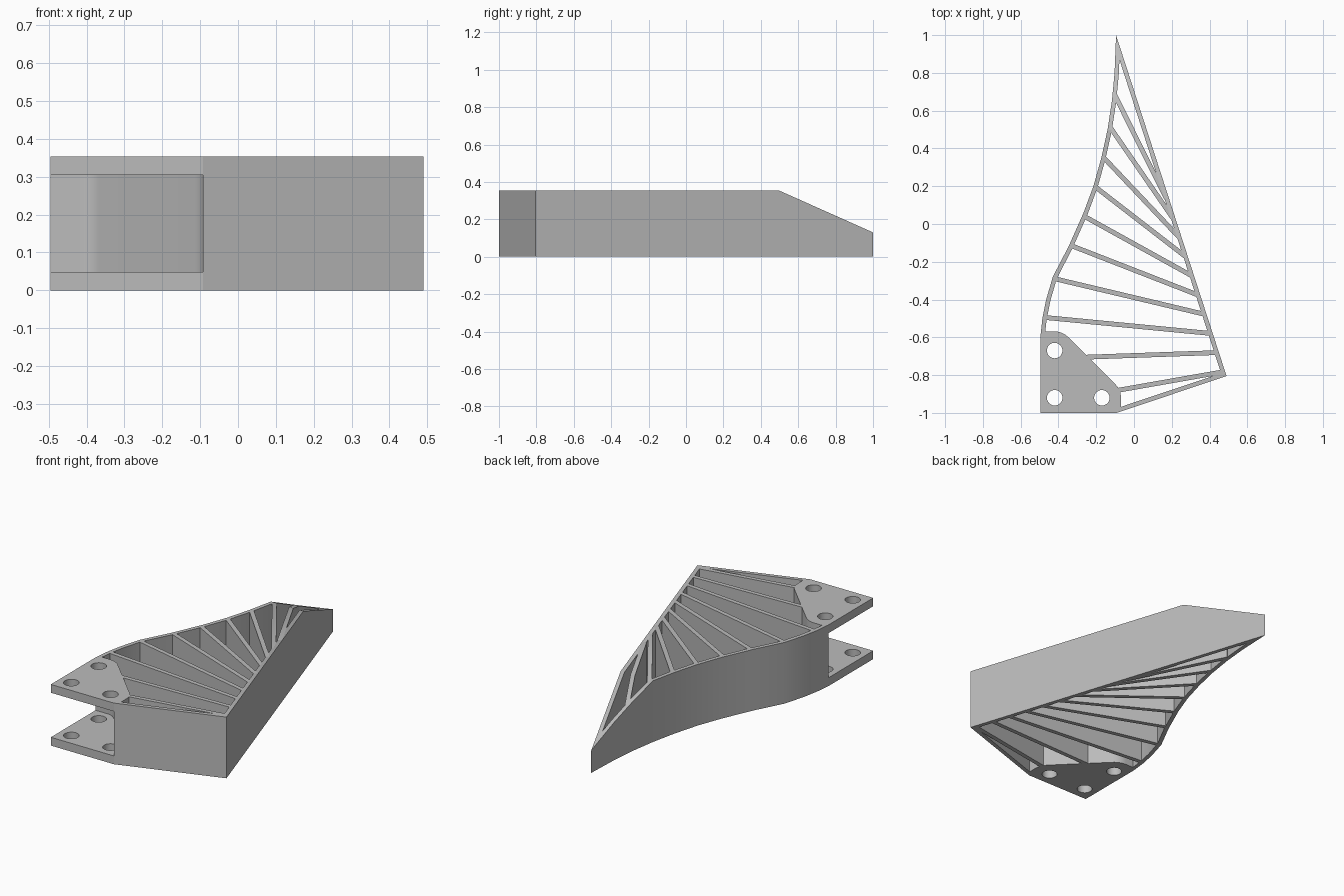
import bpy, bmesh, math
from mathutils import Vector

cube = bpy.data.objects.get("Cube")
if cube:
    bpy.data.objects.remove(cube)

H = 0.353          # overall height
WALL = 0.023       # wall thickness
RIB = 0.025        # rib thickness
PLATE = 0.048      # mounting plate thickness
SLOPE_Y, TIP_H = 0.5, 0.13

grey = bpy.data.materials.new("plain grey")
grey.use_nodes = True
grey.diffuse_color = (0.5, 0.5, 0.5, 1)
grey.node_tree.nodes["Principled BSDF"].inputs["Base Color"].default_value = (0.5, 0.5, 0.5, 1)


def finish(bm, name):
    """Slope the top towards the tip and turn the bmesh into an object."""
    bmesh.ops.bisect_plane(bm, geom=bm.verts[:] + bm.edges[:] + bm.faces[:],
                           plane_co=(0, SLOPE_Y, 0), plane_no=(0, 1, 0))
    for v in bm.verts:
        if v.co.y > SLOPE_Y and v.co.z > H - 0.001:
            v.co.z = H + (TIP_H - H) * (v.co.y - SLOPE_Y) / (1 - SLOPE_Y)
    bmesh.ops.recalc_face_normals(bm, faces=bm.faces[:])
    mesh = bpy.data.meshes.new(name)
    bm.to_mesh(mesh)
    bm.free()
    mesh.materials.append(grey)
    ob = bpy.data.objects.new(name, mesh)
    bpy.context.collection.objects.link(ob)
    bpy.ops.object.select_all(action='DESELECT')
    ob.select_set(True)
    bpy.context.view_layer.objects.active = ob
    bpy.ops.object.shade_smooth_by_angle(angle=math.radians(30))
    return ob


def extrude(bm, faces, height):
    new = bmesh.ops.extrude_face_region(bm, geom=faces)["geom"]
    bmesh.ops.translate(bm, vec=(0, 0, height),
                        verts=[g for g in new if isinstance(g, bmesh.types.BMVert)])


def arc(centre, radius, a0, a1, n):
    return [Vector((centre[0] + radius * math.cos(math.radians(a0 + (a1 - a0) * i / n)),
                    centre[1] + radius * math.sin(math.radians(a0 + (a1 - a0) * i / n))))
            for i in range(n + 1)]


def inset(points, dist):
    """Mitred inward offset of an anticlockwise outline."""
    result = []
    for i, p in enumerate(points):
        d0 = (p - points[i - 1]).normalized()
        d1 = (points[(i + 1) % len(points)] - p).normalized()
        n0, n1 = Vector((-d0.y, d0.x)), Vector((-d1.y, d1.x))
        result.append(p + (n0 + n1) * dist / (1 + n0.dot(n1)))
    return result


# Outlines: curved left side, rounded slot wall, straight front and right sides
tip, front_corner = Vector((-0.095, 1)), Vector((0.49, -0.805))
left = [tip] + [Vector(p) for p in (
    (-0.103, 0.8), (-0.117, 0.65), (-0.14, 0.5), (-0.173, 0.35), (-0.215, 0.2),
    (-0.267, 0.06), (-0.347, -0.12), (-0.43, -0.28), (-0.465, -0.4),
    (-0.485, -0.5), (-0.495, -0.592))]
holes = [(-0.42, -0.67), (-0.42, -0.92), (-0.17, -0.92)]
slot = arc(holes[0], 0.078, 90, 45, 6) + arc(holes[2], 0.078, 45, 0, 6)
slot.append(Vector((-0.092, -1)))

# Outer wall
outer = left + slot + [front_corner]
inner = inset(outer, WALL)
bm = bmesh.new()
vo = [bm.verts.new((*p, 0)) for p in outer]
vi = [bm.verts.new((*p, 0)) for p in inner]
ring = [bm.faces.new((vo[i - 1], vo[i], vi[i], vi[i - 1])) for i in range(len(vo))]
extrude(bm, ring, H)
finish(bm, "outer_wall")


# Fanned ribs
def left_x(y):
    for a, b in zip(left, left[1:]):
        if b.y <= y <= a.y:
            return a.x + (b.x - a.x) * (y - a.y) / (b.y - a.y)


def right_x(y):
    return tip.x + (front_corner.x - tip.x) * (tip.y - y) / (tip.y - front_corner.y)


starts = [Vector((left_x(y) + 0.014, y))
          for y in (0.68, 0.51, 0.35, 0.195, 0.04, -0.115, -0.29, -0.495)]
starts += [Vector((-0.255, -0.705)), Vector((-0.083, -0.88))]
for i, a in enumerate(starts):
    y = 0.135 - 0.102 * i
    b = Vector((right_x(y) - 0.014, y))
    d = (b - a).normalized()
    n = Vector((-d.y, d.x)) * RIB / 2
    bm = bmesh.new()
    face = bm.faces.new([bm.verts.new((*p, 0)) for p in (a - n, b - n, b + n, a + n)])
    extrude(bm, [face], H)
    finish(bm, f"rib_{i + 1}")

# Mounting plates with bolt holes
plate_outline = [Vector((-0.495, -1)), Vector((-0.495, -0.592))] + slot
for name, z in (("lower_plate", 0), ("upper_plate", H - PLATE)):
    bm = bmesh.new()
    edges = []
    for loop in [plate_outline] + [arc(h, 0.041, 0, 360, 32)[:-1] for h in holes]:
        vs = [bm.verts.new((*p, z)) for p in loop]
        edges += [bm.edges.new((vs[i - 1], vs[i])) for i in range(len(vs))]
    bmesh.ops.triangle_fill(bm, edges=edges, use_beauty=True, normal=(0, 0, 1))
    extrude(bm, bm.faces[:], PLATE)
    finish(bm, name)
